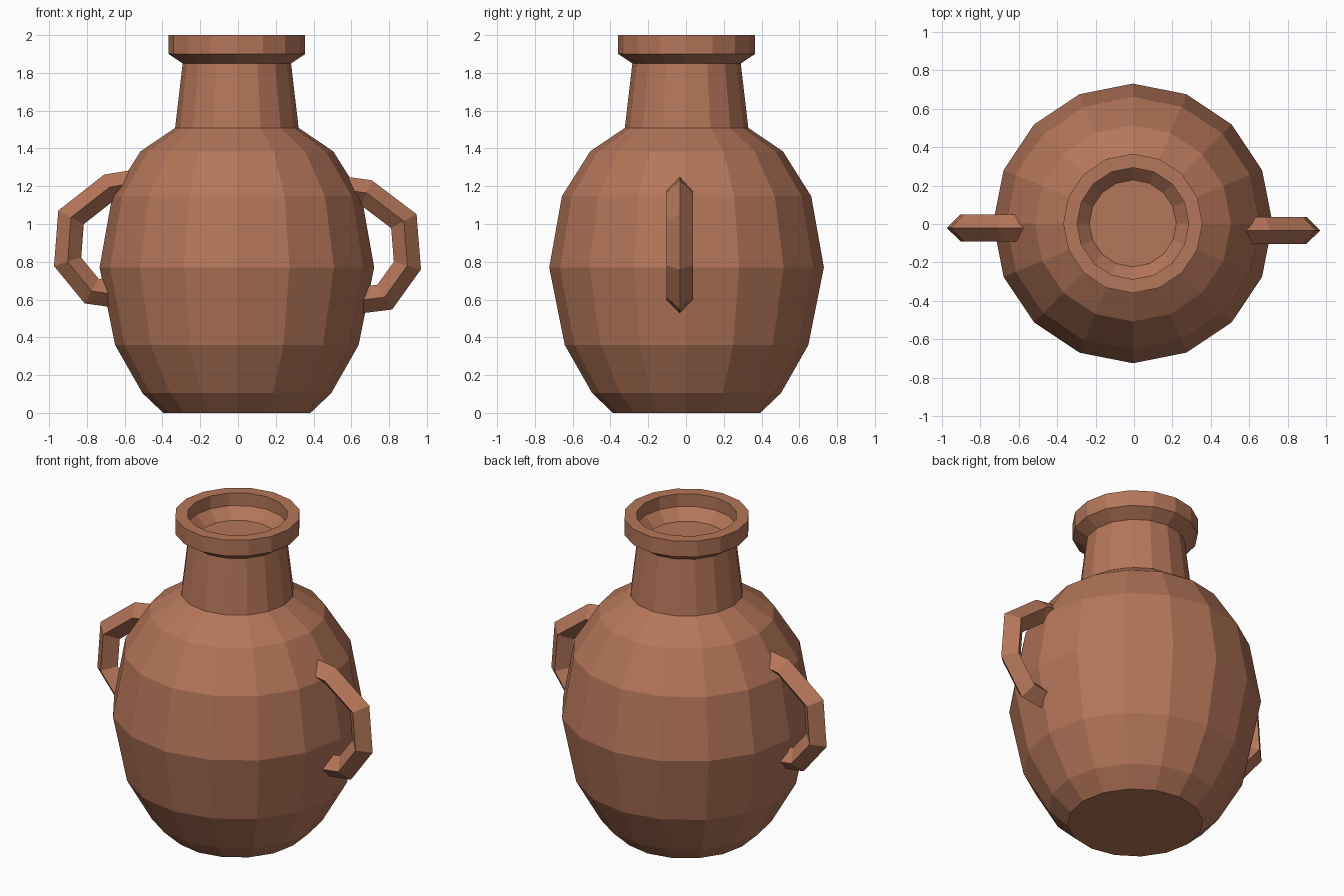
import bpy, bmesh, math
from mathutils import Vector

if "Cube" in bpy.data.objects:
    bpy.data.objects.remove(bpy.data.objects["Cube"])

SIDES = 16
clay = bpy.data.materials.new("terracotta")
clay.diffuse_color = (0.46, 0.18, 0.10, 1)
clay.use_nodes = True
clay.node_tree.nodes["Principled BSDF"].inputs["Base Color"].default_value = clay.diffuse_color


def finish(name, bm):
    bmesh.ops.recalc_face_normals(bm, faces=bm.faces)
    mesh = bpy.data.meshes.new(name)
    bm.to_mesh(mesh)
    bm.free()
    mesh.materials.append(clay)
    obj = bpy.data.objects.new(name, mesh)
    bpy.context.collection.objects.link(obj)
    return obj


def skin(bm, rings):
    """Bridge consecutive rings with quads and cap both ends."""
    n = len(rings[0])
    for a, b in zip(rings, rings[1:]):
        for i in range(n):
            j = (i + 1) % n
            bm.faces.new((a[i], a[j], b[j], b[i]))
    bm.faces.new(rings[0][::-1])
    bm.faces.new(rings[-1])


def lathe(name, profile):
    bm = bmesh.new()
    rings = []
    for r, z in profile:
        angles = [2 * math.pi * i / SIDES for i in range(SIDES)]
        rings.append([bm.verts.new((r * math.cos(a) - 0.006, r * math.sin(a) + 0.003, z))
                      for a in angles])
    skin(bm, rings)
    return finish(name, bm)


def handle(name, side, path, y, h=0.07):
    """Sweep a diamond section along an x-z path with mitred corners."""
    bm = bmesh.new()
    pts = [Vector((side * x, 0, z)) for x, z in path]
    rings = []
    for i, p in enumerate(pts):
        before = (p - pts[max(i - 1, 0)]).normalized()
        after = (pts[min(i + 1, len(pts) - 1)] - p).normalized()
        t = (before + after).normalized()
        normal = Vector((t.z, 0, -t.x)) * (h / t.dot(after if after.length else before))
        across = Vector((0, h, 0))
        centre = p + Vector((0, y, 0))
        rings.append([bm.verts.new(centre + o) for o in (normal, across, -normal, -across)])
    skin(bm, rings)
    return finish(name, bm)


# Round belly with a flat foot
lathe("body", [(0.39, 0), (0.50, 0.105), (0.645, 0.36), (0.727, 0.77),
               (0.66, 1.147), (0.51, 1.385), (0.325, 1.51)])

# Tapered neck, flared rim and shallow stepped mouth
lathe("neck_and_rim", [(0.327, 1.508), (0.287, 1.85), (0.362, 1.90), (0.362, 2.0),
                       (0.29, 2.0), (0.29, 1.92), (0.226, 1.855)])

# Side handles, ends buried in the body
handle("right_handle", 1, [(0.53, 1.185), (0.68, 1.165), (0.878, 1.015),
                           (0.897, 0.78), (0.777, 0.613), (0.63, 0.595)], -0.033)
handle("left_handle", -1, [(0.53, 1.22), (0.68, 1.195), (0.884, 1.035),
                           (0.902, 0.80), (0.775, 0.645), (0.63, 0.625)], -0.02)
